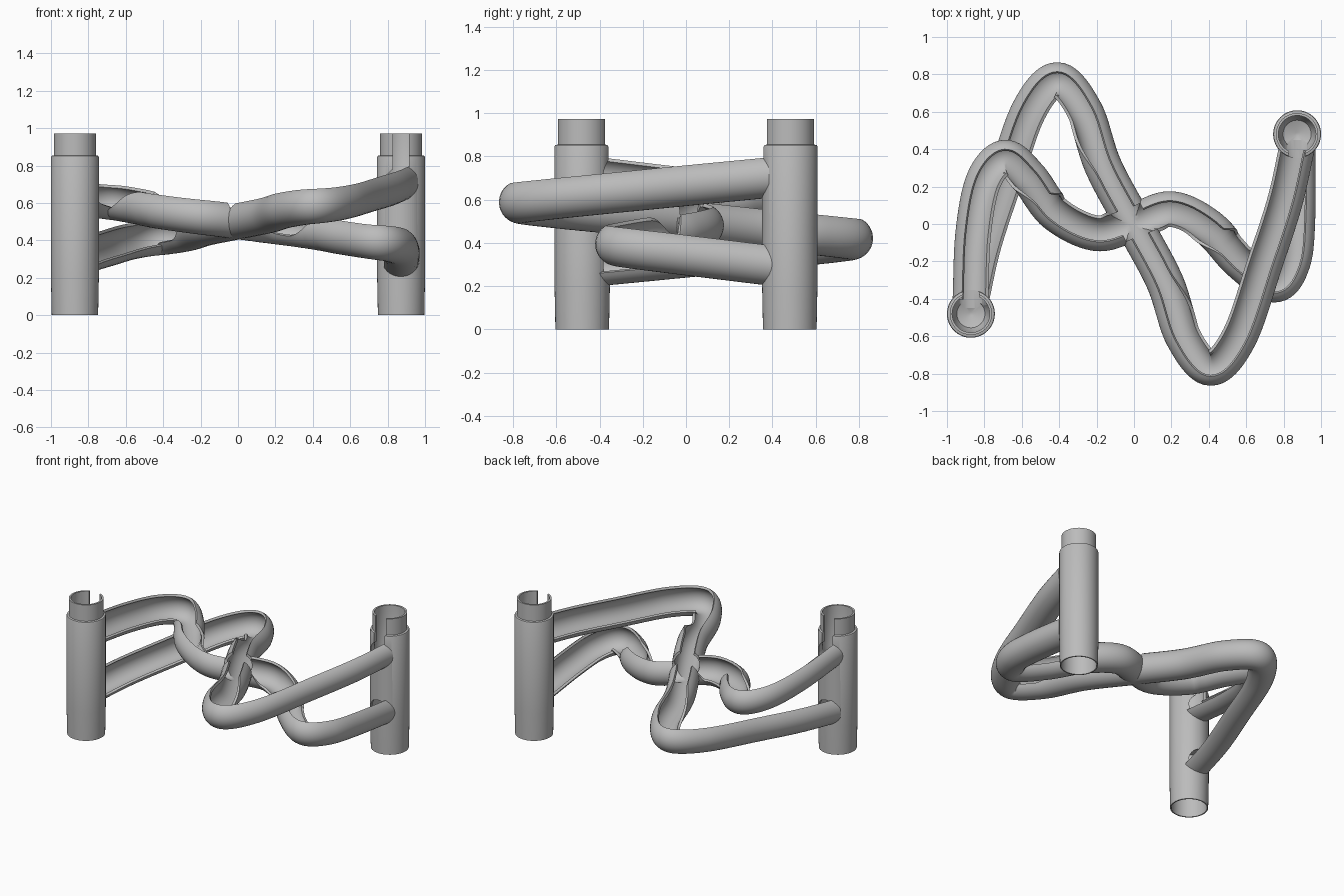
import bpy
import bmesh
import math
from mathutils import Vector

old = bpy.data.objects.get("Cube")
if old:
    bpy.data.objects.remove(old)

grey = bpy.data.materials.new("plain grey")
grey.use_nodes = True
COLOUR = (0.5, 0.5, 0.5, 1)
grey.diffuse_color = COLOUR
grey.node_tree.nodes["Principled BSDF"].inputs["Base Color"].default_value = COLOUR

R_OUT, R_IN = 0.1, 0.083
Z_HIGH, Z_LOW = 0.71, 0.30
HIGH, LOW = 60, -25          # rim angles of the tall and the short channel wall
TOWER = Vector((0.872, 0.48, 0))


def loft(name, rings):
    """Skin a list of closed rings and cap both ends."""
    bm = bmesh.new()
    loops = [[bm.verts.new(p) for p in ring] for ring in rings]
    n = len(loops[0])
    for a, b in zip(loops, loops[1:]):
        for i in range(n):
            j = (i + 1) % n
            bm.faces.new((a[i], a[j], b[j], b[i]))
    bm.faces.new(loops[0])
    bm.faces.new(loops[-1])
    bmesh.ops.recalc_face_normals(bm, faces=bm.faces)
    mesh = bpy.data.meshes.new(name)
    bm.to_mesh(mesh)
    bm.free()
    ob = bpy.data.objects.new(name, mesh)
    bpy.context.collection.objects.link(ob)
    mesh.materials.append(grey)
    return ob


def select(ob):
    bpy.ops.object.select_all(action='DESELECT')
    ob.select_set(True)
    bpy.context.view_layer.objects.active = ob


def cut(ob, cutter):
    """Subtract the cutter from the object and discard it."""
    cutter.hide_render = True
    mod = ob.modifiers.new("cut", 'BOOLEAN')
    mod.operation = 'DIFFERENCE'
    mod.solver = 'EXACT'
    mod.object = cutter
    select(ob)
    bpy.ops.object.modifier_apply(modifier=mod.name)
    bpy.data.objects.remove(cutter)


def smooth(ob):
    select(ob)
    bpy.ops.object.shade_smooth_by_angle(angle=math.radians(35))


def spline(points, steps=12):
    """Catmull-Rom path falling evenly; returns (point, side, distance from centre)."""
    p = [Vector((x, y, 0)) for x, y in points]
    p = [2 * p[0] - p[1]] + p + [2 * p[-1] - p[-2]]
    path = []
    for a, b, c, d in zip(p, p[1:], p[2:], p[3:]):
        for k in range(steps):
            t = k / steps
            path.append(0.5 * (2 * b + (c - a) * t + (2 * a - 5 * b + 4 * c - d) * t ** 2
                               + (3 * b - a - 3 * c + d) * t ** 3))
    path.append(p[-2])
    dist = [0]
    for a, b in zip(path, path[1:]):
        dist.append(dist[-1] + (b - a).length)
    middle = dist[min(range(len(path)), key=lambda i: path[i].length)]
    out = []
    for i, q in enumerate(path):
        f = path[min(i + 1, len(path) - 1)] - path[max(i - 1, 0)]
        side = Vector((-f.y, f.x, 0)).normalized()
        s = dist[i] - middle
        # even fall on each half so both tracks meet level at the crossing
        half = middle if s < 0 else dist[-1] - middle
        z = (Z_HIGH + Z_LOW) / 2 - (Z_HIGH - Z_LOW) / 2 * s / half
        out.append((q + Vector((0, 0, z)), side, s))
    return out


def rim(s, spans):
    """Rim angle: tall inside the spans, short elsewhere, blended at both ends."""
    w = 0.0
    for lo, hi, ramp_in, ramp_out in spans:
        t = min(max(min((s - lo) / ramp_in, (hi - s) / ramp_out) + 0.5, 0), 1)
        w = max(w, t * t * (3 - 2 * t))
    return math.radians(LOW + (HIGH - LOW) * w)


def around(point, side, r, angle, rise=1):
    z = math.sin(angle)
    return point + side * r * math.cos(angle) + Vector((0, 0, r * z * (rise if z > 0 else 1)))


def channel(name, path, left, right, n=24):
    rings = []
    for q, side, s in path:
        lo, hi = -math.pi - rim(s, right), rim(s, left)
        angles = [lo + (hi - lo) * k / (n - 1) for k in range(n)]
        rings.append([around(q, side, R_OUT, a) for a in angles]
                     + [around(q, side, R_IN, a) for a in reversed(angles)])
    return loft(name, rings)


def bore(path, reach=0.3):
    """Solid of the rolling space, tall enough to clear the other walls."""
    return loft("bore", [[around(q, side, R_IN, math.tau * k / 48, 4) for k in range(48)]
                         for q, side, s in path if abs(s) < reach])


# Track paths, each running downhill between the towers
half = [(0.866, 0.405), (0.802, 0.12), (0.695, -0.21), (0.56, -0.6),
        (0.41, -0.765), (0.265, -0.6), (0.165, -0.31)]
wide_path = spline(half + [(0, 0)] + [(-x, -y) for x, y in reversed(half)])
wavy_path = spline([(-0.87, -0.405), (-0.855, -0.05), (-0.80, 0.23), (-0.69, 0.35),
                    (-0.565, 0.25), (-0.42, 0.06), (-0.2, -0.045), (0, 0.01),
                    (0.2, 0.075), (0.4, -0.02), (0.57, -0.2), (0.75, -0.32),
                    (0.845, -0.2), (0.87, 0.05), (0.87, 0.405)])
END = 9
wide_track = channel("wide_track", wide_path, [(-END, 0.5, 1, 0.4)], [(-0.5, END, 0.4, 1)])
wavy_track = channel("wavy_track", wavy_path,
                     [(-END, -0.52, 1, 0.08), (-0.1, 0.53, 0.2, 0.08)],
                     [(-0.68, 0.1, 0.3, 0.2), (0.47, END, 0.3, 1)])

# Open the crossing so both channels pass through each other
cut(wide_track, bore(wavy_path))
cut(wavy_track, bore(wide_path))

# Towers: stacking tube, open foot, inner floor, cup and collar
profile = [(0.01, 0.46), (0.108, 0.46), (0.116, 0.14), (0.116, 0), (0.124, 0), (0.128, 0.2),
           (0.128, 0.845), (0.125, 0.852), (0.113, 0.855), (0.113, 0.972),
           (0.1, 0.972), (0.1, 0.7), (0.075, 0.645), (0.01, 0.62)]


def tower(name, sign):
    centre = TOWER * sign
    ob = loft(name, [[centre + Vector((r * math.cos(a), r * math.sin(a), z))
                      for a in (math.tau * k / 64 for k in range(64))] for r, z in profile])
    # Round openings for the leaving and the arriving track
    out = Vector((0, -sign, 0))
    side = Vector((1, 0, 0))
    for z in (Z_HIGH, Z_LOW):
        ends = [centre + out * d + Vector((0, 0, z)) for d in (0.03, 0.2)]
        cut(ob, loft("hole", [[around(q, side, R_IN, math.tau * k / 32)
                               for k in range(32)] for q in ends]))
    # Slot up through the collar
    cut(ob, loft("slot", [[centre + out * d + Vector((x, 0, z)) for x, z in
                           ((-0.042, 0.72), (0.042, 0.72), (0.042, 1.1), (-0.042, 1.1))]
                          for d in (0.05, 0.2)]))
    return ob


for part in (wide_track, wavy_track, tower("left_tower", 1), tower("right_tower", -1)):
    smooth(part)
